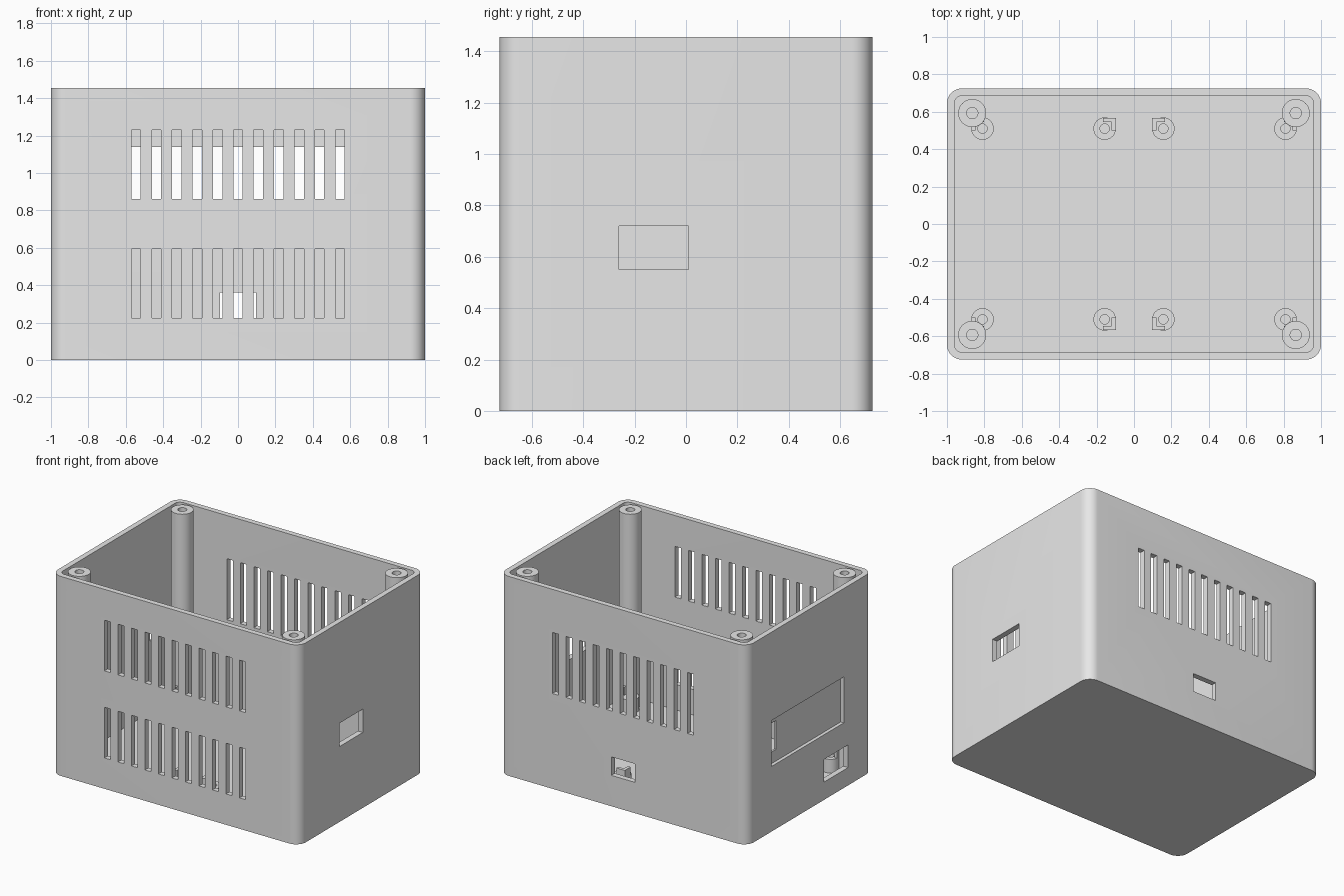
import bpy, bmesh
from math import cos, sin, pi, radians
from mathutils import Matrix, Vector

if "Cube" in bpy.data.objects:
    bpy.data.objects.remove(bpy.data.objects["Cube"], do_unlink=True)

GREY = (0.8, 0.8, 0.8, 1)
grey = bpy.data.materials.new("light_grey_plastic")
grey.use_nodes = True
grey.diffuse_color = GREY
grey.node_tree.nodes["Principled BSDF"].inputs["Base Color"].default_value = GREY

HX, HY, H = 1.0, 0.725, 1.455
WALL, FLOOR = 0.04, 0.04


def add_object(name, bm):
    bmesh.ops.recalc_face_normals(bm, faces=bm.faces)
    mesh = bpy.data.meshes.new(name)
    bm.to_mesh(mesh)
    bm.free()
    mesh.materials.append(grey)
    obj = bpy.data.objects.new(name, mesh)
    bpy.context.collection.objects.link(obj)
    return obj


def prism(bm, outline, z0, z1):
    """Extrude a closed xy outline upward."""
    face = bm.faces.new([bm.verts.new((x, y, z0)) for x, y in outline])
    top = bmesh.ops.extrude_face_region(bm, geom=[face])["geom"]
    verts = [v for v in top if isinstance(v, bmesh.types.BMVert)]
    bmesh.ops.translate(bm, verts=verts, vec=(0, 0, z1 - z0))


def box(bm, x0, x1, y0, y1, z0, z1):
    prism(bm, [(x0, y0), (x1, y0), (x1, y1), (x0, y1)], z0, z1)


def rounded_rect(hx, hy, r, steps=10):
    points = []
    for k, (sx, sy) in enumerate([(1, 1), (-1, 1), (-1, -1), (1, -1)]):
        for i in range(steps + 1):
            a = (k + i / steps) * pi / 2
            points.append((sx * (hx - r) + r * cos(a), sy * (hy - r) + r * sin(a)))
    return points


def bored_post(name, x, y, r, bore, z1, bore_z):
    """Round post with a blind screw hole, spun from its half profile."""
    bm = bmesh.new()
    profile = [(0, bore_z), (bore, bore_z), (bore, z1), (r, z1), (r, FLOOR - 0.01), (0, FLOOR - 0.01)]
    verts = [bm.verts.new((px, 0, pz)) for px, pz in profile]
    edges = [bm.edges.new(pair) for pair in zip(verts, verts[1:])]
    bmesh.ops.spin(bm, geom=verts + edges, cent=(0, 0, 0), axis=(0, 0, 1),
                   angle=2 * pi, steps=40)
    bmesh.ops.remove_doubles(bm, verts=bm.verts, dist=0.0005)
    bmesh.ops.transform(bm, matrix=Matrix.Translation(Vector((x, y, 0))), verts=bm.verts)
    return add_object(name, bm)


def cut(target, bm):
    cutter = add_object("cutter", bm)
    cutter.hide_render = True
    mod = target.modifiers.new("cut", "BOOLEAN")
    mod.operation, mod.solver, mod.object = "DIFFERENCE", "EXACT", cutter
    bpy.context.view_layer.objects.active = target
    bpy.ops.object.modifier_apply(modifier=mod.name)
    bpy.data.objects.remove(cutter, do_unlink=True)


# Outer shell
bm = bmesh.new()
prism(bm, rounded_rect(HX, HY, 0.08), 0, H)
shell = add_object("case_shell", bm)

# Cavity and the shallow display recess in the -x wall
bm = bmesh.new()
prism(bm, rounded_rect(HX - WALL, HY - WALL, 0.04), FLOOR, H + 0.1)
box(bm, -HX - 0.1, -HX + 0.025, -0.39, 0.44, 0.475, 0.81)
cut(shell, bm)

# Vent slots: two rows in front, one taller row behind
bm = bmesh.new()
OUT, IN = HY + 0.05, HY - WALL - 0.03
for i in range(-5, 6):
    x0, x1 = i * 0.109 - 0.025, i * 0.109 + 0.025
    box(bm, x0, x1, -OUT, -IN, 0.225, 0.595)
    box(bm, x0, x1, -OUT, -IN, 0.86, 1.23)
    box(bm, x0, x1, IN, OUT, 0.695, 1.14)
# Connector ports: back, +x side, -x side, and the cable slit in the recess
SIDE_OUT, SIDE_IN = HX + 0.05, HX - WALL - 0.03
box(bm, -0.095, 0.095, IN, OUT, 0.225, 0.36)
box(bm, SIDE_IN, SIDE_OUT, -0.26, 0.01, 0.55, 0.72)
box(bm, -SIDE_OUT, -SIDE_IN, -0.44, -0.165, 0.13, 0.295)
box(bm, -SIDE_OUT, -SIDE_IN, 0.355, 0.438, 0.56, 0.77)
cut(shell, bm)

parts = [shell]
for sy, end in ((-1, "front"), (1, "back")):
    for sx, side in ((-1, "right"), (1, "left")):
        # Tall lid screw posts
        parts.append(bored_post(f"lid_post_{end}_{side}", sx * 0.865, sy * 0.593,
                                0.075, 0.03, H, 1.0))
        # Board standoffs, each with an L-shaped corner guide
        for x, out, where in ((0.157, -1, "inner"), (0.81, 1, "outer")):
            parts.append(bored_post(f"standoff_{where}_{end}_{side}", sx * x, sy * 0.51,
                                    0.06, 0.025, 0.14, 0.06))
            cx, cy, arm, t = x + out * 0.06, 0.567, 0.068, 0.022
            outline = [(cx, cy), (cx - out * arm, cy), (cx - out * arm, cy - t),
                       (cx - out * t, cy - t), (cx - out * t, cy - arm), (cx, cy - arm)]
            bm = bmesh.new()
            prism(bm, [(sx * px, sy * py) for px, py in outline], FLOOR - 0.01, 0.2)
            parts.append(add_object(f"board_guide_{where}_{end}_{side}", bm))

# Smooth the round surfaces, keep the edges sharp
bpy.ops.object.select_all(action="DESELECT")
for obj in parts:
    obj.select_set(True)
bpy.context.view_layer.objects.active = shell
bpy.ops.object.shade_smooth_by_angle(angle=radians(30))
